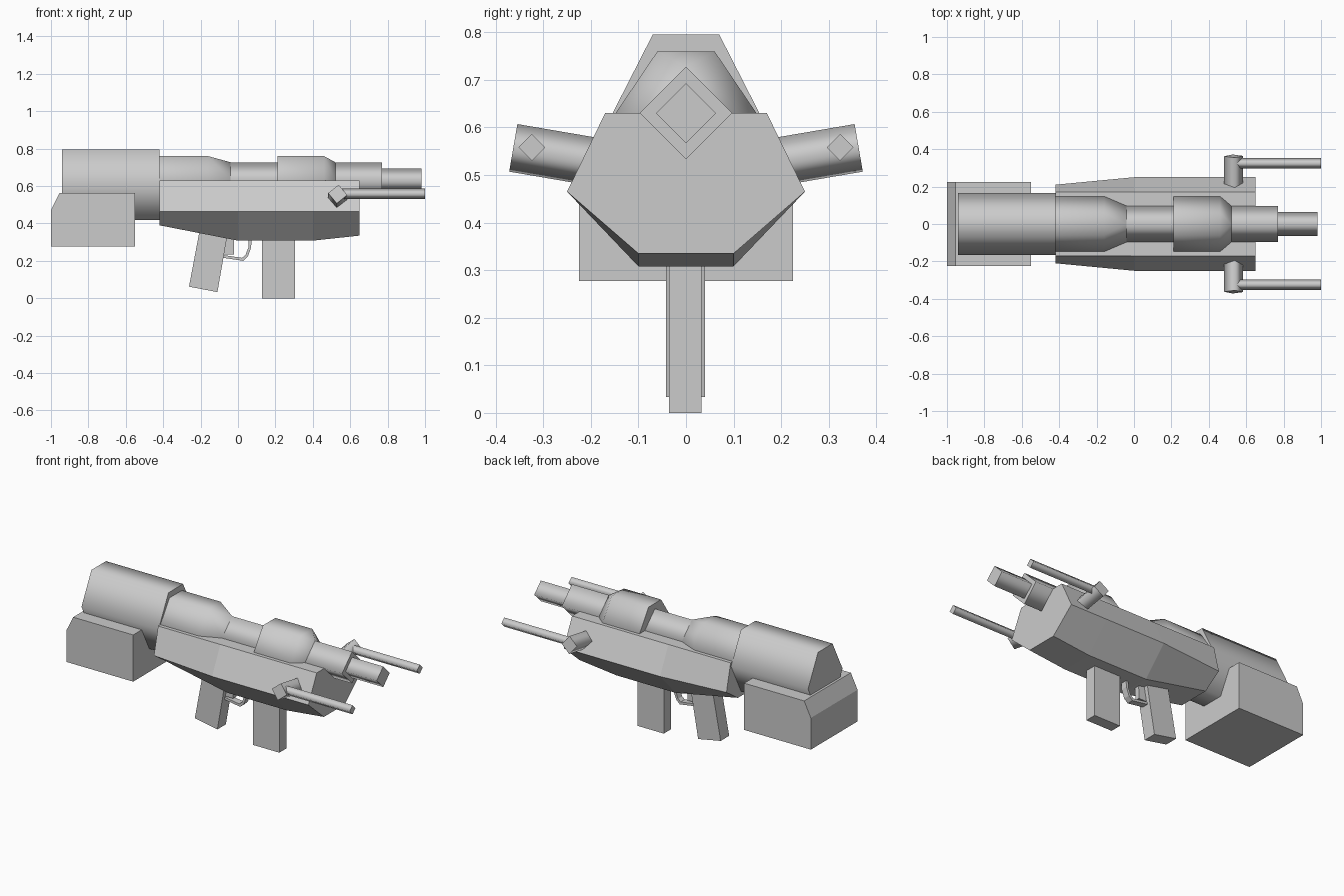
import bpy, bmesh, math
from mathutils import Vector, Matrix

if "Cube" in bpy.data.objects:
    bpy.data.objects.remove(bpy.data.objects["Cube"])

gray = bpy.data.materials.new("gray metal")
gray.diffuse_color = (0.6, 0.6, 0.6, 1)
gray.use_nodes = True
gray.node_tree.nodes["Principled BSDF"].inputs["Base Color"].default_value = gray.diffuse_color


def loft(name, rings, smooth=False):
    """Skin a list of equal-length rings; caps stay flat with sharp rims."""
    bm = bmesh.new()
    rows = [[bm.verts.new(p) for p in ring] for ring in rings]
    n = len(rows[0])
    for a, b in zip(rows, rows[1:]):
        for i in range(n):
            j = (i + 1) % n
            bm.faces.new((a[i], a[j], b[j], b[i])).smooth = smooth
    for cap in (rows[0], rows[-1]):
        for e in bm.faces.new(cap).edges:
            e.smooth = False
    bmesh.ops.remove_doubles(bm, verts=bm.verts, dist=1e-4)
    bmesh.ops.recalc_face_normals(bm, faces=bm.faces)
    mesh = bpy.data.meshes.new(name)
    bm.to_mesh(mesh)
    bm.free()
    mesh.materials.append(gray)
    obj = bpy.data.objects.new(name, mesh)
    bpy.context.collection.objects.link(obj)
    return obj


def slab(name, profile, y0, y1):
    """Extrude an (x, z) profile from y0 to y1."""
    return loft(name, [[(x, y, z) for x, z in profile] for y in (y0, y1)])


def hexagon(x, z, wide, top, half):
    """Six-sided cross-section at x; top = 0 gives a diamond."""
    return [(x, y, z + dz) for y, dz in ((wide, 0), (top, half), (-top, half),
                                        (-wide, 0), (-top, -half), (top, -half))]


def diamond(center, axis, r, turn=0):
    """Square cross-section standing on its corner, facing along axis."""
    axis = Vector(axis).normalized()
    u = Vector((0, 0, 1)) - axis * axis.z
    u.normalize()
    return [Vector(center) + Matrix.Rotation(turn + i * math.pi / 2, 3, axis) @ u * r
            for i in range(4)]


# Main hull
def hull_ring(x, side, bottom):
    return [(x, y, z) for y, z in ((0.17, 0.63), (side, 0.465), (0.10, bottom),
                                  (-0.10, bottom), (-side, 0.465), (-0.17, 0.63))]


loft("hull", [hull_ring(-0.42, 0.21, 0.39), hull_ring(0, 0.25, 0.308),
              hull_ring(0.40, 0.25, 0.308), hull_ring(0.65, 0.25, 0.335)])

# Upper tube, from rear to muzzle
BORE = 0.63
wide = (BORE, 0.148, 0.06, 0.13)
slim = (BORE, 0.097, 0, 0.097)
loft("rear_tube", [hexagon(x, 0.607, 0.166, 0.07, 0.188) for x in (-0.94, -0.42)], True)
loft("receiver_tube", [hexagon(-0.42, *wide), hexagon(-0.16, *wide),
                       hexagon(-0.04, *slim)], True)
loft("barrel", [diamond((x, 0, BORE), (1, 0, 0), 0.097) for x in (-0.04, 0.77)], True)
loft("barrel_collar", [hexagon(0.21, *wide), hexagon(0.46, *wide),
                       hexagon(0.52, *slim)], True)
loft("muzzle", [diamond((x, 0, BORE), (1, 0, 0), 0.063) for x in (0.75, 0.98)], True)

# Shoulder stock, grip and magazine
slab("stock", [(-1, 0.277), (-0.55, 0.277), (-0.55, 0.562), (-0.955, 0.562), (-1, 0.47)],
     -0.225, 0.225)
slab("grip", [(-0.262, 0.062), (-0.11, 0.033), (-0.053, 0.36), (-0.202, 0.38)],
     -0.042, 0.04)
slab("magazine", [(0.127, 0), (0.304, 0), (0.304, 0.33), (0.127, 0.33)], -0.036, 0.033)

# Trigger and its guard
slab("trigger", [(-0.08, 0.235), (-0.022, 0.235), (-0.02, 0.33), (-0.07, 0.33)],
     -0.015, 0.015)
outer = [(-0.085, 0.217), (0.028, 0.2), (0.052, 0.222), (0.07, 0.27), (0.073, 0.32)]
inner = [(-0.085, 0.232), (0.022, 0.216), (0.04, 0.231), (0.056, 0.273), (0.058, 0.32)]
for i in range(len(outer) - 1):
    slab(f"trigger_guard_{i + 1}", [outer[i], outer[i + 1], inner[i + 1], inner[i]],
         -0.02, 0.02)

# Side posts with forward prongs
for s, label in ((1, "left"), (-1, "right")):
    axis = (0, s * 0.985, 0.17)
    loft(f"{label}_post", [diamond((0.533, s * y, z), axis, 0.051, s * 0.1)
                           for y, z in ((0.17, 0.524), (0.363, 0.557))], True)
    loft(f"{label}_prong", [diamond((x, s * 0.324, 0.558), (1, 0, 0), 0.028)
                            for x in (0.535, 1.0)], True)
